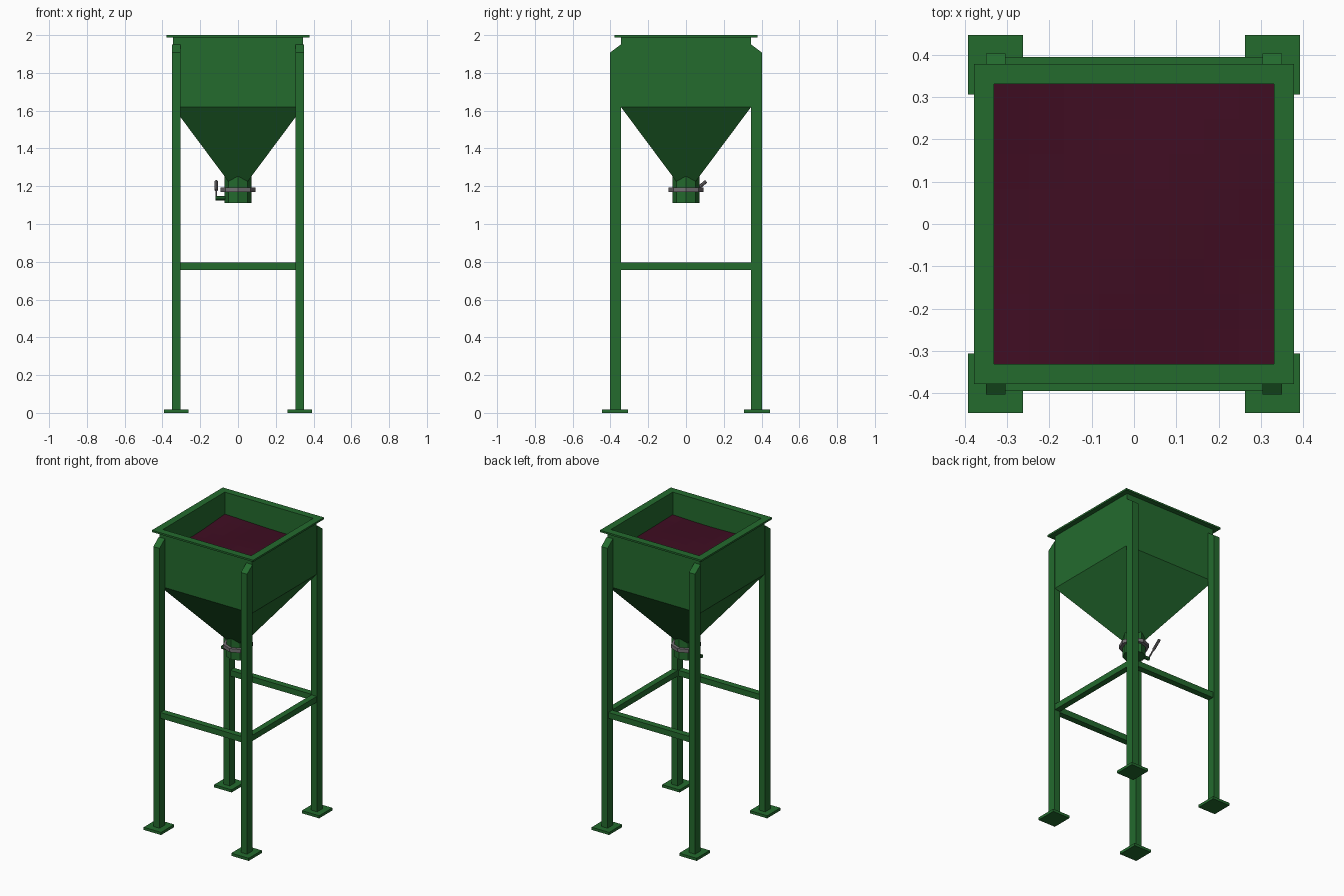
import bpy, bmesh, math
from mathutils import Vector

if "Cube" in bpy.data.objects:
    bpy.data.objects.remove(bpy.data.objects["Cube"])


def material(name, rgb):
    m = bpy.data.materials.new(name)
    m.diffuse_color = (*rgb, 1)
    m.use_nodes = True
    m.node_tree.nodes["Principled BSDF"].inputs["Base Color"].default_value = m.diffuse_color
    return m


GREEN = material("green paint", (0.017, 0.145, 0.027))
MAROON = material("maroon contents", (0.050, 0.004, 0.016))
GREY = material("grey metal", (0.17, 0.16, 0.17))


def finish(name, bm, mat):
    bmesh.ops.recalc_face_normals(bm, faces=bm.faces)
    me = bpy.data.meshes.new(name)
    bm.to_mesh(me)
    bm.free()
    me.materials.append(mat)
    ob = bpy.data.objects.new(name, me)
    bpy.context.collection.objects.link(ob)
    return ob


def box(name, x, y, z, mat):
    bm = bmesh.new()
    bmesh.ops.create_cube(bm, size=1)
    for v in bm.verts:
        for i, (a, b) in enumerate((x, y, z)):
            v.co[i] = a if v.co[i] < 0 else b
    return finish(name, bm, mat)


def rod(name, a, b, r, mat, sides=8):
    """Straight rod from a to b, one vertex row on the side axis."""
    a, b = Vector(a), Vector(b)
    bm = bmesh.new()
    bmesh.ops.create_cone(bm, cap_ends=True, segments=sides, radius1=r,
                          radius2=r, depth=(b - a).length)
    rot = Vector((0, 0, 1)).rotation_difference(b - a)
    for v in bm.verts:
        v.co = rot @ v.co + (a + b) / 2
    return finish(name, bm, mat)


# Hopper: closed wall profile (half width, height) swept round a square
profile = [(0.050, 1.224), (0.345, 1.62), (0.345, 1.988), (0.378, 1.988),
           (0.378, 2.0), (0.330, 2.0), (0.330, 1.625), (0.040, 1.236)]
bm = bmesh.new()
loops = [[bm.verts.new((sx * h, sy * h, z))
          for sx, sy in ((-1, -1), (1, -1), (1, 1), (-1, 1))] for h, z in profile]
for i, low in enumerate(loops):
    high = loops[(i + 1) % len(loops)]
    for k in range(4):
        n = (k + 1) % 4
        bm.faces.new((low[k], low[n], high[n], high[k]))
finish("hopper", bm, GREEN)

# Contents: gently uneven surface inside the hopper
bm = bmesh.new()
bmesh.ops.create_grid(bm, x_segments=8, y_segments=8, size=0.331)
for v in bm.verts:
    x, y = v.co.x, v.co.y
    v.co.z = 1.845 + 0.012 * math.sin(7 * x + 1) * math.cos(6 * y) - 0.02 * x * y
finish("contents", bm, MAROON)

# Legs with sloped tops, and foot plates
for sx, side in ((-1, "left"), (1, "right")):
    for sy, end in ((-1, "front"), (1, "back")):
        leg = box(f"{end}_{side}_leg", sorted((sx * 0.304, sx * 0.350)),
                  sorted((sy * 0.345, sy * 0.403)), (0.01, 1.95), GREEN)
        for v in leg.data.vertices:
            if v.co.z > 1 and abs(v.co.y) > 0.38:
                v.co.z = 1.907
        box(f"{end}_{side}_foot", sorted((sx * 0.262, sx * 0.392)),
            sorted((sy * 0.306, sy * 0.446)), (0, 0.018), GREEN)

# Cross braces on the front, back and right (left side is open)
for sy, end in ((-1, "front"), (1, "back")):
    box(f"{end}_brace", (-0.305, 0.305), sorted((sy * 0.352, sy * 0.394)),
        (0.757, 0.796), GREEN)
box("right_brace", (0.306, 0.346), (-0.346, 0.346), (0.757, 0.796), GREEN)

# Outlet pipe, clamp ring and valve lever
rod("outlet_pipe", (0, 0, 1.11), (0, 0, 1.252), 0.072, GREEN)
rod("clamp_ring", (0, 0, 1.17), (0, 0, 1.194), 0.093, GREY)
rod("valve_spindle", (-0.12, 0, 1.137), (-0.06, 0, 1.137), 0.012, GREEN)
rod("lever_arm", (-0.115, 0, 1.137), (-0.115, 0.055, 1.183), 0.005, GREY)
rod("lever_grip", (-0.115, 0.05, 1.179), (-0.115, 0.107, 1.226), 0.009, GREY)
